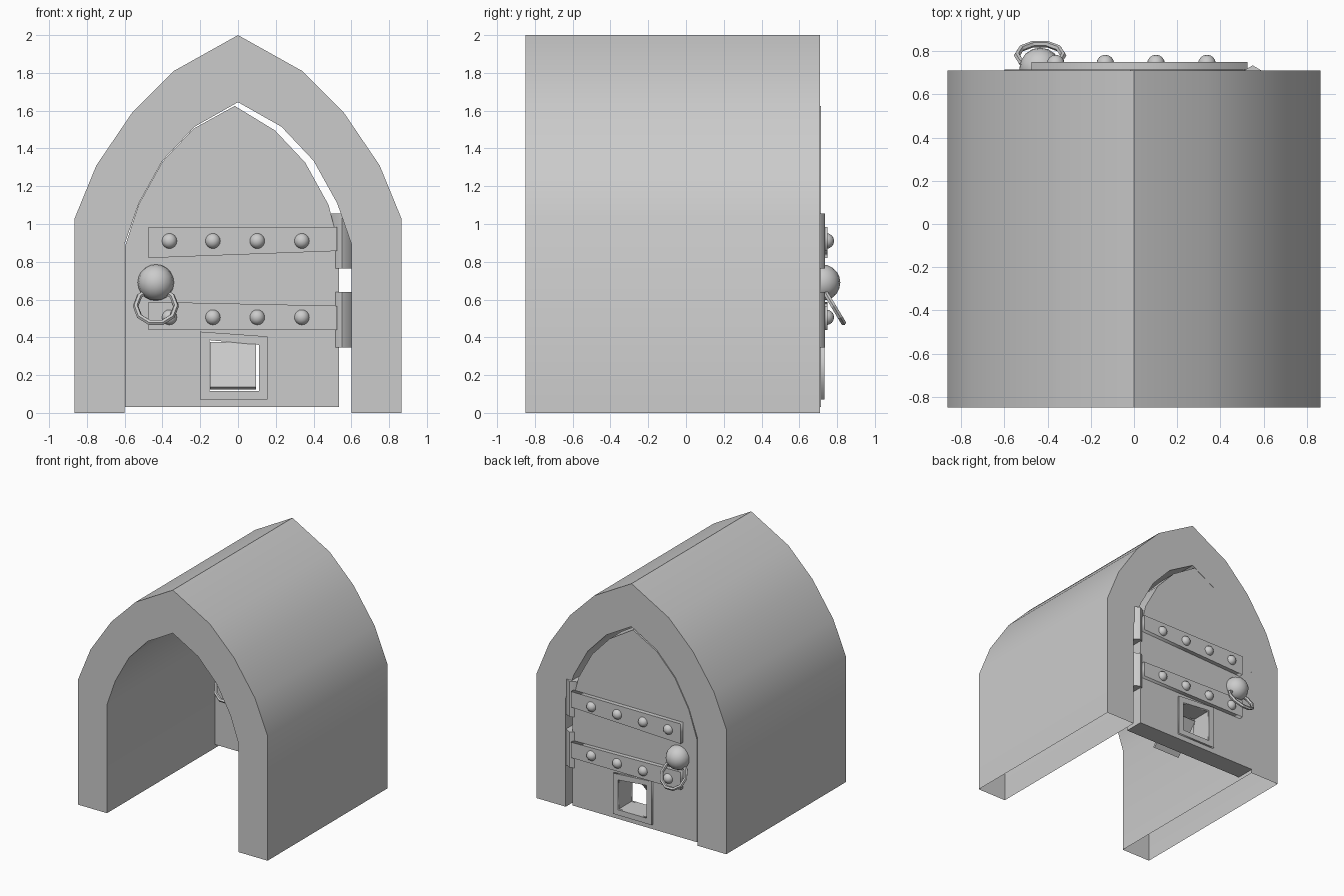
import bpy, bmesh, math

if "Cube" in bpy.data.objects:
    bpy.data.objects.remove(bpy.data.objects["Cube"])

grey = bpy.data.materials.new("stone_grey")
grey.diffuse_color = (0.6, 0.6, 0.6, 1)
grey.use_nodes = True
grey.node_tree.nodes["Principled BSDF"].inputs["Base Color"].default_value = grey.diffuse_color
MID = 0.635          # middle plane of the door
FACE = 0.08          # half the door thickness


def finish(ob, name, angle=None):
    ob.name = name
    ob.data.materials.clear()
    ob.data.materials.append(grey)
    bpy.ops.object.select_all(action='DESELECT')
    ob.select_set(True)
    bpy.context.view_layer.objects.active = ob
    if angle:
        bpy.ops.object.shade_smooth_by_angle(angle=math.radians(angle))
    return ob


def plate(name, loops, y0, y1, angle=None):
    """Filled outline in x,z (extra loops are holes), extruded from y0 to y1."""
    cu = bpy.data.curves.new(name, 'CURVE')
    cu.dimensions = '2D'
    cu.fill_mode = 'BOTH'
    cu.extrude = abs(y1 - y0) / 2
    for pts in loops:
        sp = cu.splines.new('POLY')
        sp.points.add(len(pts) - 1)
        for p, (x, z) in zip(sp.points, pts):
            p.co = (x, z, 0, 1)
        sp.use_cyclic_u = True
    ob = bpy.data.objects.new(name, cu)
    bpy.context.collection.objects.link(ob)
    ob.location.y = (y0 + y1) / 2
    ob.rotation_euler.x = math.pi / 2
    bpy.ops.object.select_all(action='DESELECT')
    ob.select_set(True)
    bpy.context.view_layer.objects.active = ob
    bpy.ops.object.convert(target='MESH')
    return finish(bpy.context.object, name, angle)


def arch(half):
    """Mirror the right half of an arch, foot to apex."""
    return half + [(-x, z) for x, z in half[-2::-1]]


# Vaulted tunnel, open underneath
outer = arch([(.865, 0), (.865, 1.03), (.75, 1.31), (.56, 1.59), (.34, 1.81), (0, 2)])
inner = arch([(.6, 0), (.6, .895), (.525, 1.11), (.4, 1.335), (.23, 1.515), (0, 1.645)])
bm = bmesh.new()
of, ob_, nf, nb = [[bm.verts.new((x, y, z)) for x, z in prof]
                   for prof, y in ((outer, -.85), (outer, .71), (inner, -.85), (inner, .71))]
for a, b in ((of, ob_), (ob_, nb), (nb, nf), (nf, of)):
    for i in range(len(a) - 1):
        bm.faces.new((a[i], a[i + 1], b[i + 1], b[i]))
bmesh.ops.recalc_face_normals(bm, faces=bm.faces)
# make sure the outer skin faces outward
if next(f for f in bm.faces if f.calc_center_median().x > .86).normal.x < 0:
    bmesh.ops.reverse_faces(bm, faces=bm.faces)
me = bpy.data.meshes.new("tunnel")
bm.to_mesh(me)
bm.free()
tunnel = bpy.data.objects.new("tunnel", me)
bpy.context.collection.objects.link(tunnel)
finish(tunnel, "tunnel", 50)

# Door leaf with a hatch opening
door = [(.535, .03), (.535, .88), (.48, 1.1), (.356, 1.325), (.196, 1.495), (-.017, 1.625),
        (-.235, 1.505), (-.4, 1.33), (-.525, 1.105), (-.599, .88), (-.599, .03)]
hole = [(-.15, .115), (.11, .115), (.11, .36), (-.15, .385)]
plate("door", [door, hole], MID - FACE, MID + FACE, 40)

# Fittings on both faces of the door
bands = {"upper": [(-.475, .82), (.525, .857), (.525, .985), (-.475, .985)],
         "lower": [(-.475, .44), (.525, .44), (.525, .567), (-.475, .588)]}
rim = [(-.2, .07), (.155, .07), (.155, .405), (-.2, .43)]
for side, s in (("outer", 1), ("inner", -1)):
    base = MID + s * FACE
    for level, pts in bands.items():
        plate(f"{side}_{level}_band", [pts], base, base + s * .035)
        z = .91 if level == "upper" else .506
        for i, x in enumerate((-.363, -.133, .102, .338)):
            bpy.ops.mesh.primitive_uv_sphere_add(segments=16, ring_count=8, radius=.041,
                                                 location=(x, base + s * .028, z))
            finish(bpy.context.object, f"{side}_{level}_rivet_{i + 1}", 40)
    plate(f"{side}_hatch_rim", [rim, hole], base, base + s * .017)

    # Knob and hanging pull ring
    bpy.ops.mesh.primitive_uv_sphere_add(segments=16, ring_count=10, radius=.096,
                                         location=(-.435, base + s * .006, .69))
    finish(bpy.context.object, f"{side}_knob", 40)
    bpy.ops.mesh.primitive_torus_add(major_segments=10, minor_segments=6,
                                     major_radius=.107, minor_radius=.015,
                                     location=(-.435, base + s * .066, .565),
                                     rotation=(math.radians(-59 * s), 0, 0))
    finish(bpy.context.object, f"{side}_pull_ring")

# Hinge barrels
for name, z0, z1 in (("lower_hinge", .345, .64), ("upper_hinge", .765, 1.055)):
    bpy.ops.mesh.primitive_cylinder_add(vertices=8, radius=1, depth=z1 - z0,
                                        location=(.55, MID, (z0 + z1) / 2))
    hinge = bpy.context.object
    hinge.scale = (.07, .1, 1)
    bpy.ops.object.transform_apply(location=False, rotation=False, scale=True)
    finish(hinge, name, 50)

# Hatch flap, swung inward from its top edge
tilt = math.radians(40)
length = .24 / math.cos(tilt)
bpy.ops.mesh.primitive_cube_add(size=1, location=(-.027, MID - FACE - .12 * math.tan(tilt), .25),
                                rotation=(-tilt, 0, 0))
flap = bpy.context.object
flap.scale = (.245, .02, length)
finish(flap, "hatch_flap")
